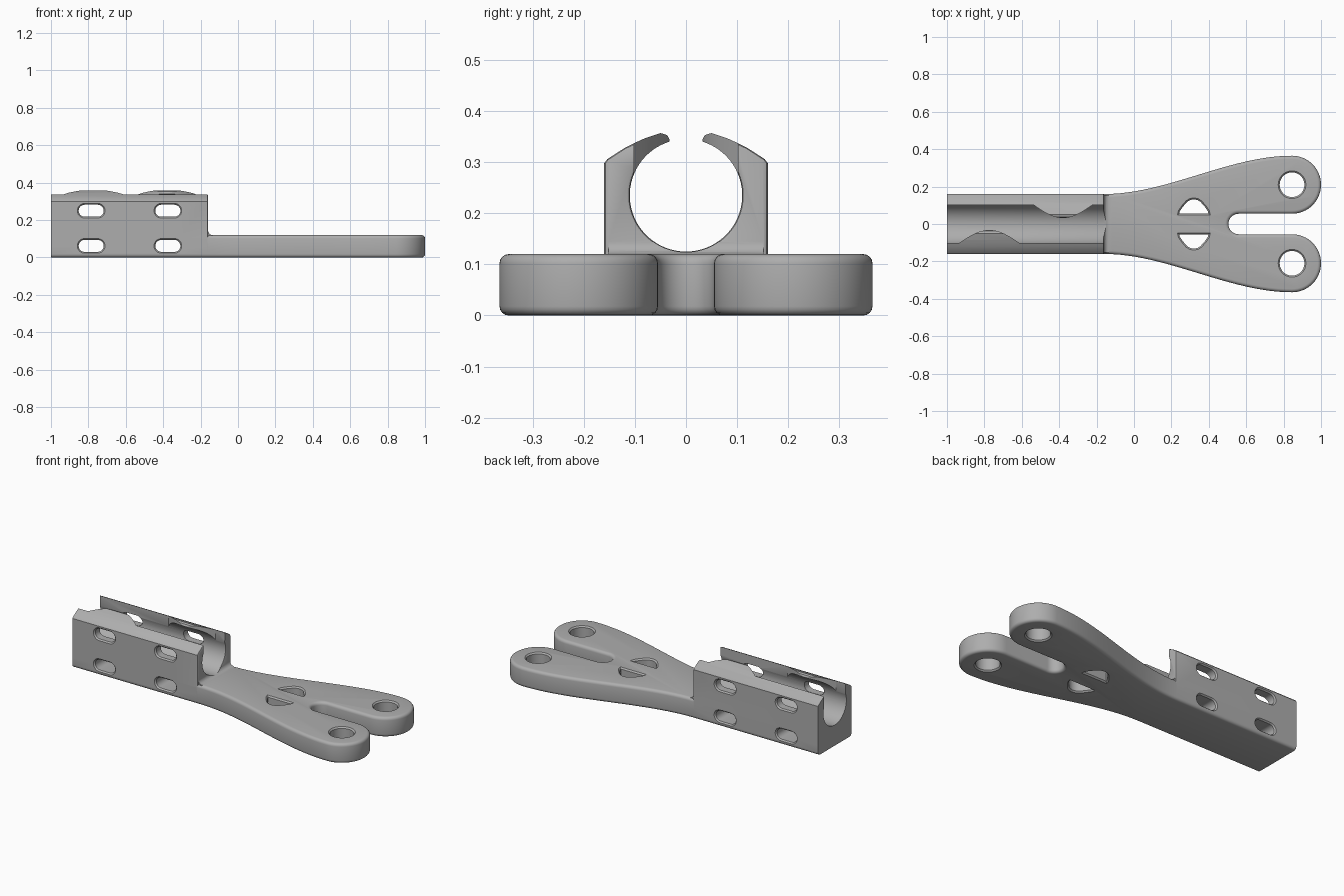
import bpy, bmesh, math
from mathutils import Vector

if "Cube" in bpy.data.objects:
    bpy.data.objects.remove(bpy.data.objects["Cube"])


def arc(cx, cy, r, a0, a1, n):
    """Points on a circular arc, angles in degrees."""
    return [(cx + r * math.cos(math.radians(a0 + (a1 - a0) * i / n)),
             cy + r * math.sin(math.radians(a0 + (a1 - a0) * i / n))) for i in range(n + 1)]


def offset(pts, d):
    """Grow (d > 0) or shrink a counter-clockwise outline with mitred corners."""
    out, n = [], len(pts)
    for i in range(n):
        p = Vector(pts[i])
        e0 = (p - Vector(pts[i - 1])).normalized()
        e1 = (Vector(pts[(i + 1) % n]) - p).normalized()
        n0, n1 = Vector((e0.y, -e0.x)), Vector((e1.y, -e1.x))
        out.append(p + (n0 + n1) * d / max(0.4, 1 + n0.dot(n1)))
    return out


def loft(name, outlines, levels, axis):
    """Solid from outlines stacked along an axis; each level is (position, offset)."""
    place = {'x': lambda u, v, w: (w, u, v), 'y': lambda u, v, w: (u, w, v),
             'z': lambda u, v, w: (u, v, w)}[axis]
    bm = bmesh.new()
    for pts in outlines:
        area = sum(pts[i - 1][0] * pts[i][1] - pts[i][0] * pts[i - 1][1] for i in range(len(pts)))
        pts = pts if area > 0 else pts[::-1]
        rings = [[bm.verts.new(place(p[0], p[1], w)) for p in offset(pts, d)] for w, d in levels]
        n = len(pts)
        for a, b in zip(rings, rings[1:]):
            for i in range(n):
                bm.faces.new((a[i], a[(i + 1) % n], b[(i + 1) % n], b[i]))
        bm.faces.new(rings[0][::-1])
        bm.faces.new(rings[-1])
    bmesh.ops.recalc_face_normals(bm, faces=bm.faces)
    me = bpy.data.meshes.new(name)
    bm.to_mesh(me)
    bm.free()
    ob = bpy.data.objects.new(name, me)
    bpy.context.collection.objects.link(ob)
    return ob


def combine(ob, other, operation):
    """Apply a boolean and discard the second solid."""
    mod = ob.modifiers.new("boolean", 'BOOLEAN')
    mod.operation, mod.solver, mod.object = operation, 'EXACT', other
    bpy.context.view_layer.objects.active = ob
    bpy.ops.object.modifier_apply(modifier=mod.name)
    bpy.data.objects.remove(other)


# Forked plate with rounded rims
half = [(-1, 0.16)]
for i in range(25):
    t = i / 24
    half.append((-0.16 + 1.005 * t, 0.16 + 0.205 * t * t * (3 - 2 * t)))
half += arc(0.845, 0.21, 0.155, 90, -90, 32)[1:]
half += arc(0.56, 0, 0.055, 90, 180, 10)
outline = half + [(x, -y) for x, y in half[-2::-1]]
R = 0.018
rim = [(R * (1 - math.cos(math.radians(a))), -R * (1 - math.sin(math.radians(a))))
       for a in (0, 22.5, 45, 67.5, 90)]
bracket = loft("forked_clamp_bracket", [outline],
               rim + [(0.12 - z, d) for z, d in rim[::-1]], 'z')
for v in bracket.data.vertices:
    if v.co.x < -0.97:
        v.co.x = -1

# Tube clamp: open bore with curved lips
side = [(0.16, 0.06), (0.16, 0.298), (0.154, 0.306), (0.12, 0.328), (0.085, 0.345),
        (0.05, 0.357), (0.037, 0.353), (0.03, 0.341)]
bore = arc(0, 0.235, 0.11, 74, -254, 64)[1:-1]
section = side + bore + [(-y, z) for y, z in side[::-1]]
clamp = loft("clamp", [section], [(-1, 0), (-0.167, 0), (-0.162, -0.002), (-0.16, -0.006)], 'x')

# Trim the lips so one remains on each side, staggered
trim = [(-1.1, -0.102)]
trim += [(-0.935 + 0.323 * i / 24, -0.102 + 0.07 * math.sin(math.pi * i / 24)) for i in range(25)]
trim += [(-0.1, -0.102), (-0.1, 0.102)]
trim += [(-0.222 - 0.315 * i / 24, 0.102 - 0.07 * math.sin(math.pi * i / 24)) for i in range(25)]
trim += [(-1.1, 0.102)]
combine(clamp, loft("lip_trim", [trim], [(0.24, 0), (0.5, 0)], 'z'), 'DIFFERENCE')
combine(bracket, clamp, 'UNION')

# Fillet between clamp end and plate
foot_profile = [(-0.18, 0.09), (-0.18, 0.145)] + arc(-0.135, 0.145, 0.025, 180, 270, 8) + [(-0.135, 0.09)]
foot = loft("foot_fillet", [foot_profile], [(-0.152, 0), (0.152, 0)], 'y')
combine(foot, loft("foot_bore", [arc(0, 0.235, 0.111, 0, 354.375, 63)],
                   [(-0.3, 0), (0, 0)], 'x'), 'DIFFERENCE')
combine(bracket, foot, 'UNION')

# Chamfered slots through the clamp walls
slots = []
for x in (-0.785, -0.375):
    for z in (0.25, 0.062):
        slots.append(arc(x + 0.035, z, 0.032, -90, 90, 12) + arc(x - 0.035, z, 0.032, 90, 270, 12))
combine(bracket, loft("slot_cutter", slots,
                      [(-0.17, 0.016), (-0.152, 0), (0.152, 0), (0.17, 0.016)], 'y'), 'DIFFERENCE')

# Bolt holes and rounded triangular windows in the plate
holes = []
for s in (1, -1):
    holes.append(arc(0.845, s * 0.21, 0.066, 0, 352.5, 47))
    right = [(0.078, 0.056), (0.075, 0.068), (0.058, 0.093), (0.036, 0.118), (0.02, 0.128)]
    window = right + [(0, 0.132)] + [(-x, y) for x, y in right[::-1]]
    holes.append([(0.32 + x, s * y) for x, y in window])
combine(bracket, loft("hole_cutter", holes,
                      [(-0.01, 0.018), (0.008, 0), (0.112, 0), (0.13, 0.018)], 'z'), 'DIFFERENCE')

# Colour and shading
grey = bpy.data.materials.new("light_grey")
grey.diffuse_color = (0.42, 0.42, 0.42, 1)
grey.use_nodes = True
grey.node_tree.nodes["Principled BSDF"].inputs["Base Color"].default_value = grey.diffuse_color
bracket.data.materials.clear()
bracket.data.materials.append(grey)
for p in bracket.data.polygons:
    p.material_index = 0
bpy.ops.object.select_all(action='DESELECT')
bracket.select_set(True)
bpy.context.view_layer.objects.active = bracket
bpy.ops.object.shade_smooth_by_angle(angle=math.radians(30))
